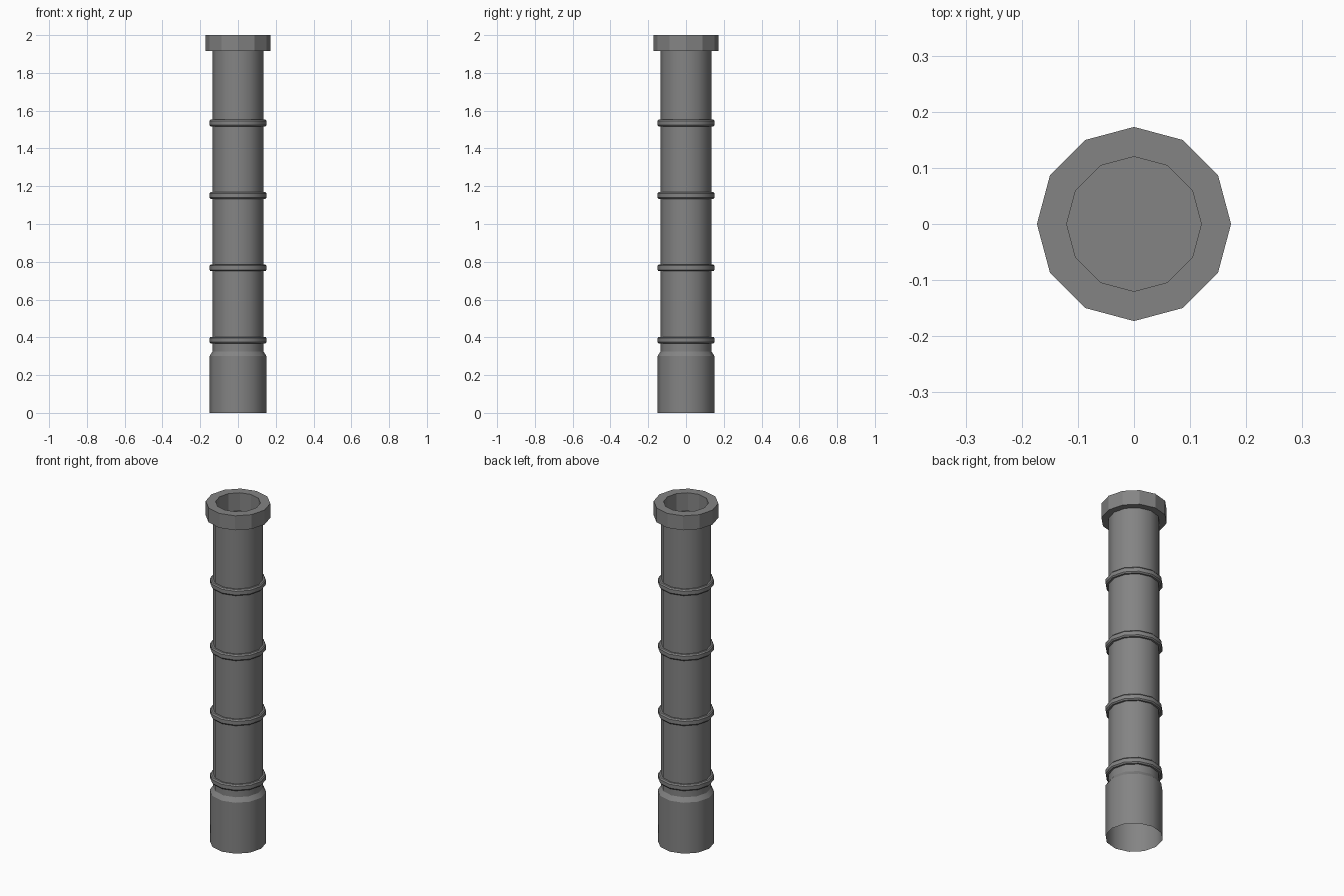
import bpy
import bmesh
import math

cube = bpy.data.objects.get("Cube")
if cube:
    bpy.data.objects.remove(cube, do_unlink=True)

SIDES = 12
SHAFT_R = 0.135

grey = bpy.data.materials.new("mid_grey")
grey.use_nodes = True
colour = (0.23, 0.23, 0.23, 1)
grey.diffuse_color = colour
grey.node_tree.nodes["Principled BSDF"].inputs["Base Color"].default_value = colour


def lathe(name, profile, smooth=False, closed=False, cap_end=False):
    """Spin (radius, height) points, listed upward on the outside, around z."""
    bm = bmesh.new()
    rings = []
    for r, z in profile:
        angles = [math.tau * i / SIDES for i in range(SIDES)]
        rings.append([bm.verts.new((r * math.cos(a), r * math.sin(a), z)) for a in angles])
    pairs = list(zip(rings, rings[1:]))
    if closed:
        pairs.append((rings[-1], rings[0]))
    for low, high in pairs:
        for i in range(SIDES):
            j = (i + 1) % SIDES
            bm.faces.new((low[i], low[j], high[j], high[i]))
    if cap_end:
        bm.faces.new(rings[-1])
    mesh = bpy.data.meshes.new(name)
    bm.to_mesh(mesh)
    bm.free()
    mesh.materials.append(grey)
    obj = bpy.data.objects.new(name, mesh)
    bpy.context.collection.objects.link(obj)
    if smooth:
        bpy.ops.object.select_all(action="DESELECT")
        obj.select_set(True)
        bpy.context.view_layer.objects.active = obj
        bpy.ops.object.shade_smooth_by_angle(angle=math.radians(31))
    return obj


# Hollow socket with a chamfered shoulder, running into the long shaft
lathe("socket_and_shaft",
      [(0.151, 0), (0.151, 0.3), (SHAFT_R, 0.325), (SHAFT_R, 1.915)], smooth=True)

# Flared collar with a shallow bore
lathe("top_collar",
      [(SHAFT_R, 1.915), (0.173, 1.915), (0.173, 2), (0.12, 2), (0.12, 1.895)],
      cap_end=True)

# Evenly spaced bands around the shaft
for n in range(4):
    z = 0.385 + n * 0.383
    lathe(f"band_{n + 1}",
          [(SHAFT_R - 0.005, z - 0.018), (0.145, z - 0.018), (0.151, z - 0.011),
           (0.151, z + 0.011), (0.145, z + 0.018), (SHAFT_R - 0.005, z + 0.018)],
          smooth=True, closed=True)
